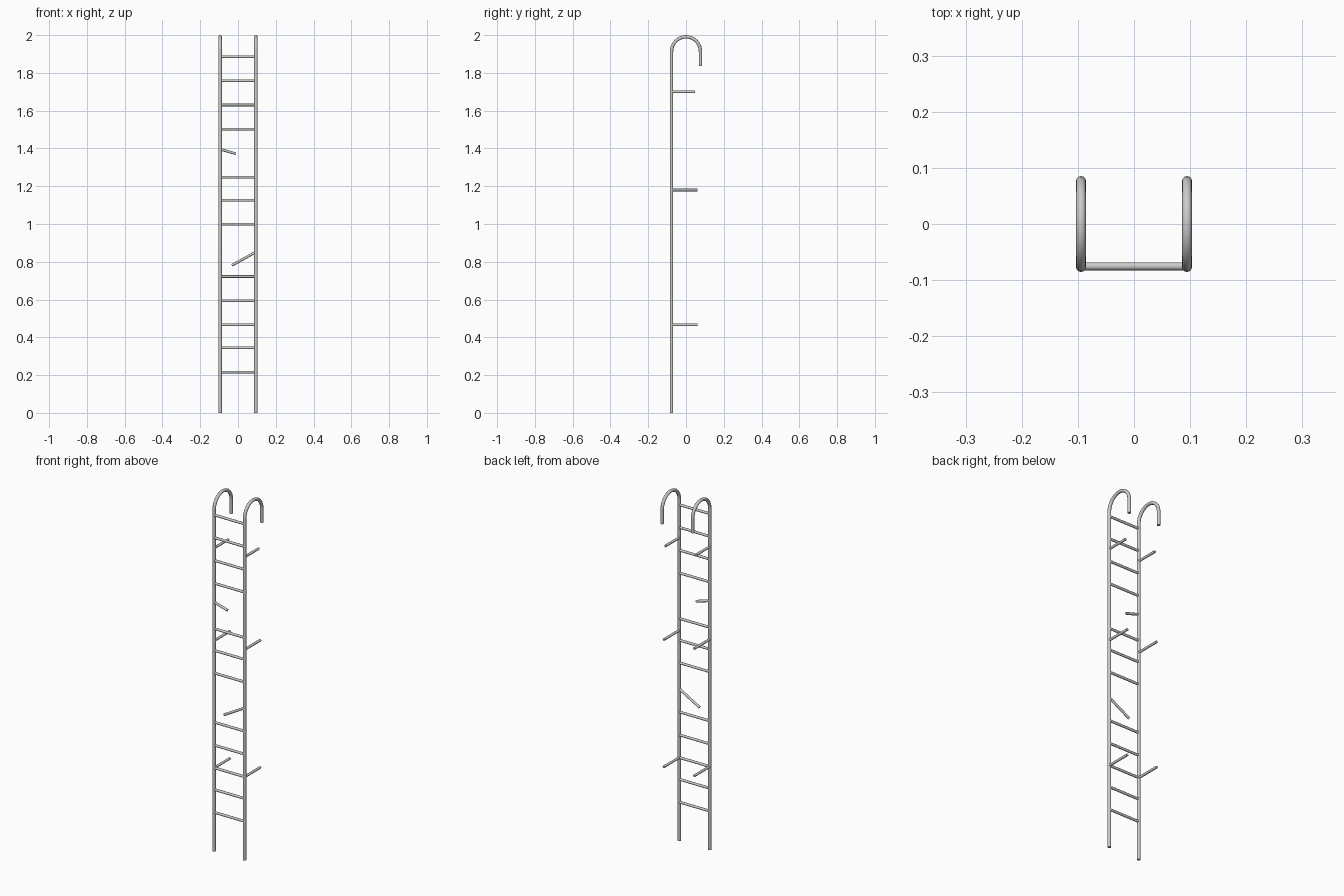
import bpy
import math

if "Cube" in bpy.data.objects:
    bpy.data.objects.remove(bpy.data.objects["Cube"])

RAIL_X, RAIL_Y = 0.0945, 0.0765
RAIL_R, BAR_R = 0.009, 0.007


def tube(name, points, radius):
    """Capped round bar along a polyline, turned into a mesh."""
    curve = bpy.data.curves.new(name, 'CURVE')
    curve.dimensions = '3D'
    curve.bevel_depth = radius
    curve.bevel_resolution = 4
    curve.use_fill_caps = True
    spline = curve.splines.new('POLY')
    spline.points.add(len(points) - 1)
    for p, co in zip(spline.points, points):
        p.co = (*co, 1)
    obj = bpy.data.objects.new(name, curve)
    bpy.context.collection.objects.link(obj)
    bpy.ops.object.select_all(action='DESELECT')
    obj.select_set(True)
    bpy.context.view_layer.objects.active = obj
    bpy.ops.object.convert(target='MESH')
    bpy.ops.object.shade_smooth_by_angle(angle=math.radians(40))
    return obj


# Hooked side rails with wall brackets behind them
arc_z = 2 - RAIL_R - RAIL_Y
for side, x in (("left", -RAIL_X), ("right", RAIL_X)):
    path = [(x, -RAIL_Y, 0)]
    for i in range(17):
        a = math.pi * (1 - i / 16)
        path.append((x, RAIL_Y * math.cos(a), arc_z + RAIL_Y * math.sin(a)))
    path.append((x, RAIL_Y, 1.837))
    tube(f"{side}_rail", path, RAIL_R)
    for z, y_end in ((0.466, 0.062), (1.18, 0.062), (1.70, 0.048)):
        tube(f"{side}_wall_bracket", [(x, -RAIL_Y, z), (x, y_end, z)], BAR_R)

# Intact rungs
for z in (0.216, 0.344, 0.466, 0.593, 0.722, 0.998,
          1.125, 1.247, 1.502, 1.63, 1.758, 1.885):
    tube("rung", [(-RAIL_X, -0.0755, z), (RAIL_X, -0.0755, z)], BAR_R)

# Broken rungs hanging from one rail
tube("broken_rung_upper", [(-RAIL_X, -0.0755, 1.396), (-0.012, -0.0755, 1.372)], BAR_R)
tube("broken_rung_lower", [(RAIL_X, -0.0755, 0.852), (-0.032, -0.0755, 0.781)], BAR_R)
